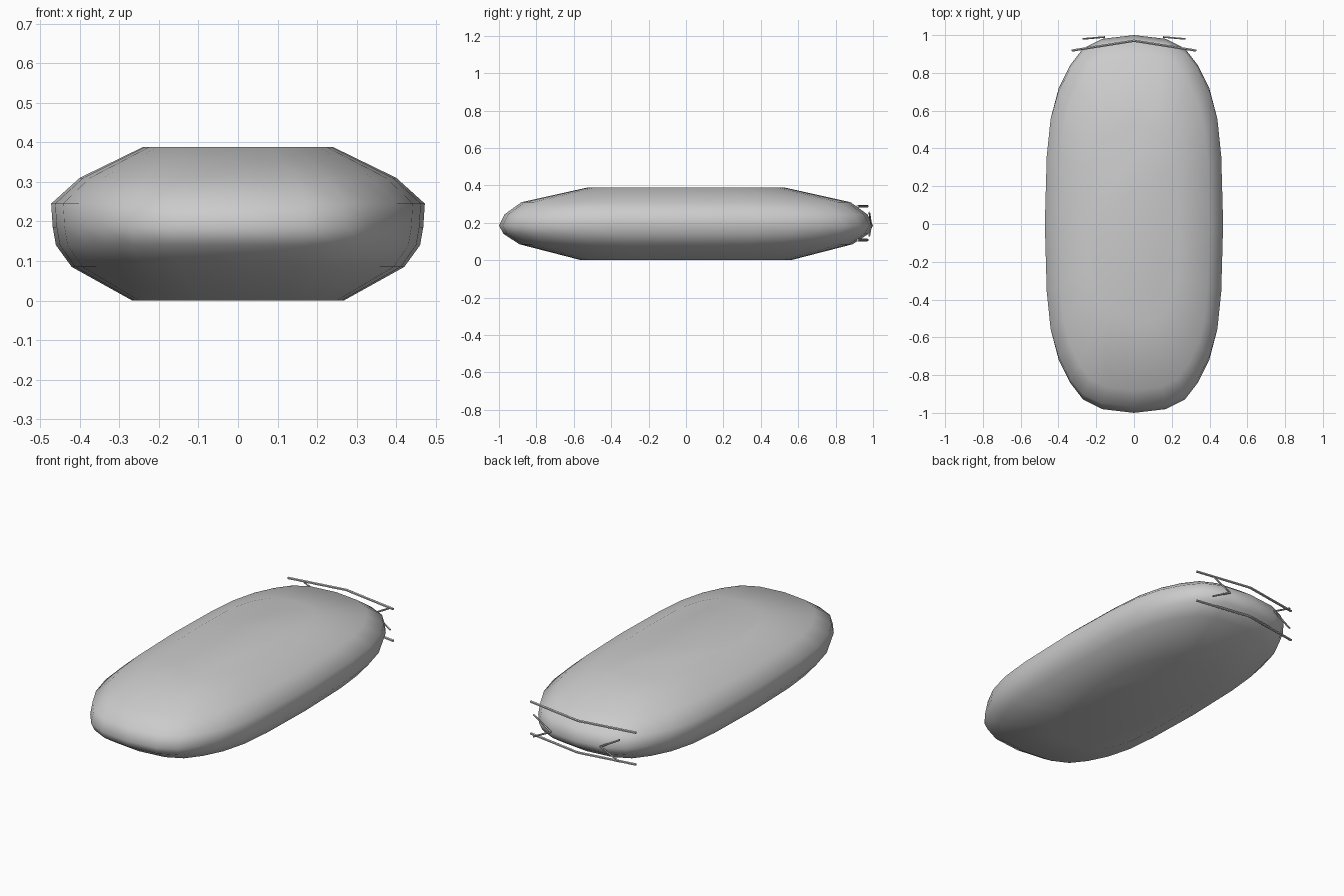
import bpy, bmesh
from mathutils import Vector

if "Cube" in bpy.data.objects:
    bpy.data.objects.remove(bpy.data.objects["Cube"])

# Plan outline of the widest level, one quadrant, tip to side
quad = [(0, 1), (.17, .98), (.27, .93), (.34, .84), (.40, .72), (.44, .57), (.46, .37), (.47, 0)]
right = quad + [(x, -y) for x, y in reversed(quad[:-1])]
outline = right + [(-x, y) for x, y in reversed(right[1:-1])]

# Levels: height, half width, half length
levels = [(0, .267, .56), (.085, .42, .89), (.14, .46, .975), (.185, .468, 1.0),
          (.245, .472, .97), (.31, .40, .88), (.388, .24, .53)]


def make_object(name, bm):
    bmesh.ops.recalc_face_normals(bm, faces=bm.faces[:])
    mesh = bpy.data.meshes.new(name)
    bm.to_mesh(mesh)
    bm.free()
    ob = bpy.data.objects.new(name, mesh)
    bpy.context.collection.objects.link(ob)
    return ob


# Rounded body lofted through the levels
bm = bmesh.new()
rings = [[bm.verts.new((x * a / .47, y * b, z)) for x, y in outline] for z, a, b in levels]
n = len(outline)
for lo, hi in zip(rings, rings[1:]):
    for i in range(n):
        j = (i + 1) % n
        bm.faces.new((lo[i], lo[j], hi[j], hi[i]))
bm.faces.new(rings[0])
bm.faces.new(rings[-1])
for f in bm.faces:
    f.smooth = True
make_object("body", bm)


def bent_bar(name, points, radius):
    """Thin six-sided bar following the points."""
    bm = bmesh.new()
    pts = [Vector(p) for p in points]
    for a, b in zip(pts, pts[1:]):
        d = b - a
        mat = d.to_track_quat('Z', 'Y').to_matrix().to_4x4()
        mat.translation = (a + b) / 2
        bmesh.ops.create_cone(bm, cap_ends=True, segments=6, radius1=radius,
                              radius2=radius, depth=d.length, matrix=mat)
    return make_object(name, bm)


# Long rear bars, upper and lower
for name, z in (("upper_rear_bar", .288), ("lower_rear_bar", .108)):
    bent_bar(name, [(-.33, .918, z), (0, .97, z), (.33, .918, z)], .007)

# Small sideways chevrons at the rear
for name, s in (("left_rear_chevron", -1), ("right_rear_chevron", 1)):
    bent_bar(name, [(s * .27, .98, .255), (s * .155, .99, .19), (s * .27, .98, .13)], .005)
